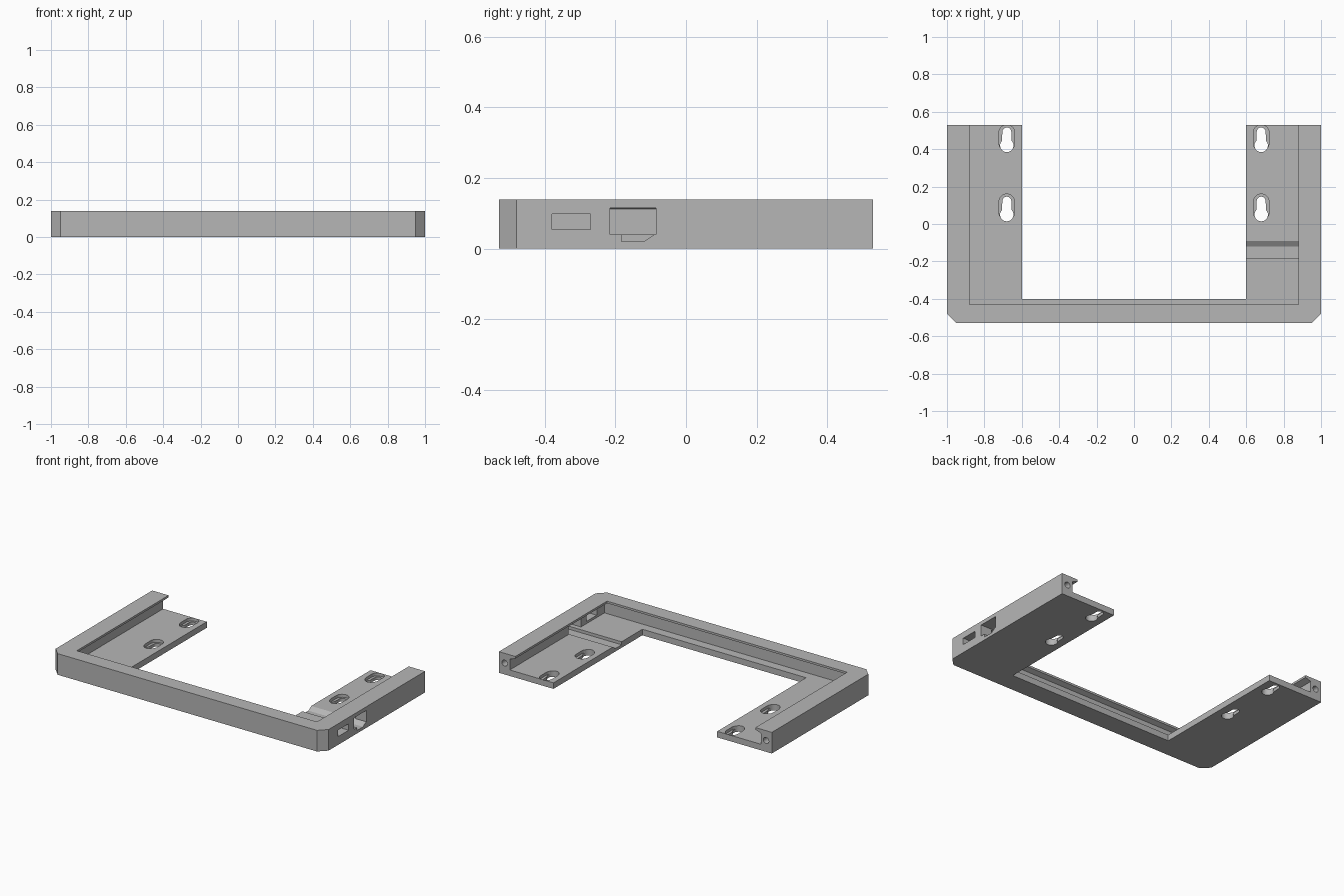
import bpy, bmesh, math
from mathutils import Matrix, Vector

cube = bpy.data.objects.get("Cube")
if cube:
    bpy.data.objects.remove(cube, do_unlink=True)

grey = bpy.data.materials.new("plain grey")
grey.use_nodes = True
grey.diffuse_color = (0.47, 0.47, 0.47, 1)
grey.node_tree.nodes["Principled BSDF"].inputs["Base Color"].default_value = grey.diffuse_color

FLOOR, HEIGHT, BACK = 0.04, 0.14, 0.53


def loft(name, layers):
    """Solid skinned through matching outlines of 3D points."""
    bm = bmesh.new()
    rings = [[bm.verts.new(p) for p in layer] for layer in layers]
    n = len(rings[0])
    for a, b in zip(rings, rings[1:]):
        for i in range(n):
            j = (i + 1) % n
            bm.faces.new((a[i], a[j], b[j], b[i]))
    bm.faces.new(rings[0])
    bm.faces.new(rings[-1])
    bmesh.ops.recalc_face_normals(bm, faces=bm.faces)
    mesh = bpy.data.meshes.new(name)
    bm.to_mesh(mesh)
    bm.free()
    mesh.materials.append(grey)
    ob = bpy.data.objects.new(name, mesh)
    bpy.context.collection.objects.link(ob)
    return ob


def prism_z(name, outline, z0, z1):
    return loft(name, [[(x, y, z) for x, y in outline] for z in (z0, z1)])


def prism_x(name, outline, x0, x1):
    return loft(name, [[(x, y, z) for y, z in outline] for x in (x0, x1)])


def rect(x0, y0, x1, y1):
    return [(x0, y0), (x1, y0), (x1, y1), (x0, y1)]


def arc(cx, cy, r, start, end, steps=16):
    angles = [math.radians(start + (end - start) * i / steps) for i in range(steps + 1)]
    return [(cx + r * math.cos(a), cy + r * math.sin(a)) for a in angles]


# Solid block with chamfered front corners
c = 0.05
frame = prism_z("mounting_frame", [
    (-1, BACK), (-1, c - BACK), (c - 1, -BACK), (1 - c, -BACK), (1, c - BACK), (1, BACK)], 0, HEIGHT)

cutters = []

# Pocket above the floor, narrowing at the top to leave an overhanging lip
pocket = [(0.92, -0.46, FLOOR), (0.92, -0.46, 0.112), (0.88, -0.43, 0.126), (0.88, -0.43, 0.3)]
cutters.append(loft("pocket_cutter", [
    [(x, y, z) for x, y in rect(-w, front, w, 1)] for w, front, z in pocket]))

# Open middle of the U
cutters.append(prism_z("opening_cutter", rect(-0.6, -0.4, 0.6, 1), -0.1, 0.3))

# Ports in the left wall, and the cable channel across the left floor
cutters.append(prism_x("small_port_cutter", rect(-0.38, 0.055, -0.27, 0.098), 0.85, 1.1))
cutters.append(prism_x("large_port_cutter", rect(-0.215, FLOOR, -0.085, 0.115), 0.85, 1.1))
cutters.append(prism_x("channel_cutter", [
    (-0.183, 0.02), (-0.12, 0.02), (-0.09, FLOOR), (-0.09, 0.06), (-0.183, 0.06)], 0.5, 1.1))

for side in (-1, 1):
    x = 0.68 * side
    # Keyholes with a rounded recess around each
    for y in (0.05, 0.42):
        recess = arc(x, y + 0.012, 0.042, 180, 360) + arc(x, y + 0.068, 0.042, 0, 180)
        cutters.append(prism_z("recess_cutter", recess, 0.02, 0.1))
        keyhole = arc(x, y, 0.036, 135, 405) + arc(x, y + 0.072, 0.024, 0, 180)
        cutters.append(prism_z("keyhole_cutter", keyhole, -0.1, 0.1))
    # Screw hole in the end of each arm
    ring = arc(0.958 * side, 0.075, 0.02, 0, 345, 23)
    cutters.append(loft("screw_hole_cutter", [[(px, y, pz) for px, pz in ring] for y in (0.4, 0.6)]))

for cutter in cutters:
    cutter.hide_render = True
    mod = frame.modifiers.new(cutter.name, "BOOLEAN")
    mod.operation = "DIFFERENCE"
    mod.solver = "EXACT"
    mod.object = cutter

# Bake the cuts and drop the cutters
bpy.context.view_layer.update()
baked = bpy.data.meshes.new_from_object(frame.evaluated_get(bpy.context.evaluated_depsgraph_get()))
frame.modifiers.clear()
frame.data = baked
for cutter in cutters:
    bpy.data.objects.remove(cutter, do_unlink=True)

bpy.ops.object.select_all(action="DESELECT")
frame.select_set(True)
bpy.context.view_layer.objects.active = frame
bpy.ops.object.shade_smooth_by_angle(angle=math.radians(25))
